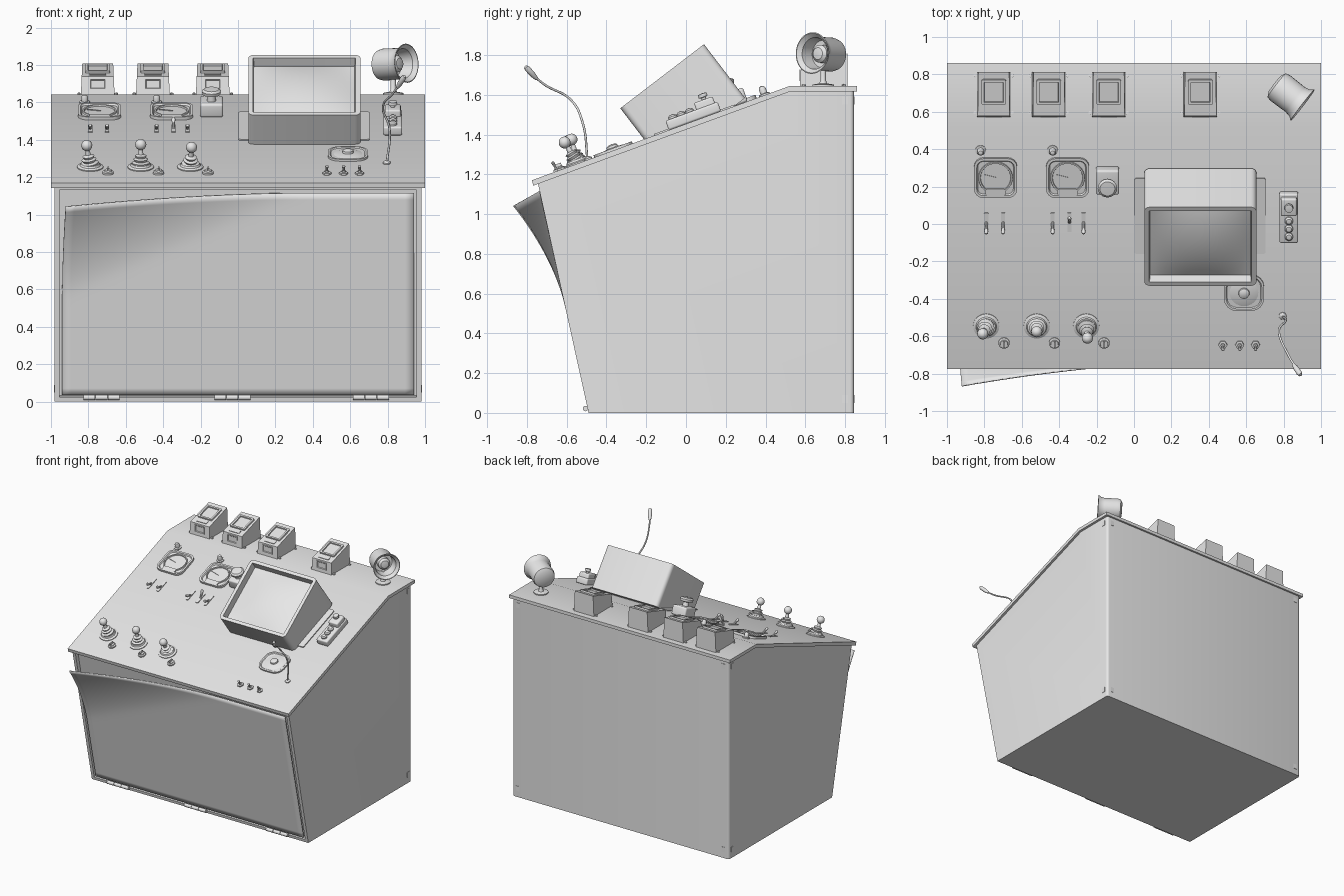
import bpy, bmesh
from math import atan, sin, cos, pi, radians
from mathutils import Matrix, Vector

if "Cube" in bpy.data.objects:
    bpy.data.objects.remove(bpy.data.objects["Cube"])

grey = bpy.data.materials.new("plain_grey")
grey.use_nodes = True
grey.diffuse_color = (0.8, 0.8, 0.8, 1)
grey.node_tree.nodes["Principled BSDF"].inputs["Base Color"].default_value = (0.8, 0.8, 0.8, 1)

SLOPE = 0.366
TILT = atan(SLOPE)
T = Matrix.Translation


def on_desk(x, y):
    """Frame sitting on the sloped top, local z along its normal."""
    return T((x, y, 1.453 + SLOPE * y)) @ Matrix.Rotation(TILT, 4, 'X')


def finish(name, bm, mat=Matrix(), recalc=True):
    if recalc:
        bmesh.ops.recalc_face_normals(bm, faces=bm.faces)
    for f in bm.faces:
        f.smooth = True
    me = bpy.data.meshes.new(name)
    bm.to_mesh(me)
    bm.free()
    me.set_sharp_from_angle(angle=radians(35))
    me.materials.append(grey)
    ob = bpy.data.objects.new(name, me)
    ob.matrix_world = mat
    bpy.context.scene.collection.objects.link(ob)
    return ob


def block(name, size, mat, bevel=0.0, upright_only=False, top=None, rim=0):
    """Box on its base; optional rounded edges and a sunk top (rim, depth)."""
    bm = bmesh.new()
    sx, sy, sz = size
    bmesh.ops.create_cube(bm, size=1, matrix=T((0, 0, sz / 2)) @ Matrix.Diagonal((sx, sy, sz, 1)))
    if bevel:
        edges = [e for e in bm.edges if not upright_only
                 or abs(e.verts[0].co.z - e.verts[1].co.z) > sz / 2]
        bmesh.ops.bevel(bm, geom=edges, offset=bevel, segments=4, profile=0.5, affect='EDGES')
    if top:
        bm.normal_update()
        face = max(bm.faces, key=lambda f: f.calc_center_median().z)
        bmesh.ops.inset_region(bm, faces=[face], thickness=rim)
        bmesh.ops.inset_region(bm, faces=[face], thickness=0.006, depth=-top)
    return finish(name, bm, mat)


def lathe(name, profile, mat, steps=24):
    """Turned part from (radius, height) points."""
    bm = bmesh.new()
    vs = [bm.verts.new((r, 0, h)) for r, h in profile]
    es = [bm.edges.new(p) for p in zip(vs, vs[1:])]
    bmesh.ops.spin(bm, geom=vs + es, cent=(0, 0, 0), axis=(0, 0, 1), angle=2 * pi, steps=steps)
    bmesh.ops.remove_doubles(bm, verts=bm.verts, dist=1e-5)
    return finish(name, bm, mat)


def prism(name, profile, half, mat=Matrix(), edit=None):
    """Side profile (y, z) extruded across x."""
    bm = bmesh.new()
    f = bm.faces.new([bm.verts.new((-half, y, z)) for y, z in profile])
    r = bmesh.ops.extrude_face_region(bm, geom=[f])
    bmesh.ops.translate(bm, vec=(2 * half, 0, 0),
                        verts=[v for v in r["geom"] if isinstance(v, bmesh.types.BMVert)])
    bmesh.ops.recalc_face_normals(bm, faces=bm.faces)
    if edit:
        edit(bm)
    return finish(name, bm, mat)


def sheet(name, nx, ny, shape, mat=Matrix()):
    """Curved surface; shape maps u, v in -1..1 to a point."""
    bm = bmesh.new()
    bmesh.ops.create_grid(bm, x_segments=nx, y_segments=ny, size=1)
    for v in bm.verts:
        v.co = shape(v.co.x, v.co.y)
    return finish(name, bm, mat, recalc=False)


def tube(name, points, radius):
    cu = bpy.data.curves.new(name, 'CURVE')
    cu.dimensions = '3D'
    cu.bevel_depth, cu.bevel_resolution, cu.use_fill_caps = radius, 3, True
    sp = cu.splines.new('BEZIER')
    sp.bezier_points.add(len(points) - 1)
    for b, p in zip(sp.bezier_points, points):
        b.co, b.handle_left_type, b.handle_right_type = p, 'AUTO', 'AUTO'
    cu.materials.append(grey)
    ob = bpy.data.objects.new(name, cu)
    bpy.context.scene.collection.objects.link(ob)


def ball(r, z):
    return [(r * sin(a * pi / 8), z - r * cos(a * pi / 8)) for a in range(9)]


# Cabinet with recessed front opening
def open_front(bm):
    front = min(bm.faces, key=lambda f: f.normal.y)
    back = [e for e in bm.edges if all(v.co.y > 0.8 for v in e.verts)
            and abs(e.verts[0].co.z - e.verts[1].co.z) > 1]
    bmesh.ops.inset_region(bm, faces=[front], thickness=0.035)
    bmesh.ops.inset_region(bm, faces=[front], thickness=0.002, depth=-0.03)
    bmesh.ops.bevel(bm, geom=back, offset=0.02, segments=4, profile=0.5, affect='EDGES')


prism("cabinet", [(-0.49, 0), (0.845, 0), (0.845, 1.62), (0.52, 1.62), (-0.745, 1.155)],
      0.98, edit=open_front)
prism("desk_top", [(-0.775, 1.17), (-0.768, 1.143), (0.525, 1.617), (0.86, 1.617),
                   (0.86, 1.643), (0.518, 1.643)], 1.0)


# Front sheet, peeling away at one top corner
def peel(u, v):
    t = (v + 1) / 2
    p = Vector((0.94 * u, -0.488 - 0.225 * (0.035 + 1.08 * t), 0.035 + 1.08 * t))
    s = max(0, 1 - ((1 + u) * 0.72 + (1 - t) * 1.9)) if t > 0.4 else 0
    return p + s ** 1.7 * Vector((0.02, -0.13, -0.075))


door = sheet("front_sheet", 40, 30, peel)
solid = door.modifiers.new("thickness", 'SOLIDIFY')
solid.thickness = 0.008

# Hinges along the bottom
for x in (-0.73, -0.03, 0.71):
    for off in (-0.065, 0, 0.065):
        lathe("hinge", [(0, -0.031), (0.014, -0.031), (0.014, 0.031), (0, 0.031)],
              T((x + off, -0.505, 0.022)) @ Matrix.Rotation(pi / 2, 4, 'Y'), 12)

# Corner plates on the back and sides
for side in (-1, 1):
    for z in (0.05, 1.55):
        block("corner_plate", (0.03, 0.004, 0.04), T((side * 0.93, 0.846, z)))
        block("corner_plate", (0.004, 0.03, 0.04), T((side * 0.981, 0.8, z)))

# Indicator boxes on the rear ledge
def taper(bm):
    for v in bm.verts:
        v.co.x *= 1 - 0.5 * v.co.z


for x in (-0.75, -0.455, -0.135, 0.355):
    base = T((x, 0.693, 1.643))
    prism("indicator_box", [(-0.12, 0), (0.12, 0), (0.12, 0.165), (-0.115, 0.095)],
          0.09, base, taper)
    lid = base @ T((0, 0.0, 0.128)) @ Matrix.Rotation(atan(0.3), 4, 'X')
    block("indicator_lid", (0.13, 0.14, 0.014), lid @ T((0, 0.015, 0)), 0.008, True, 0.01, 0.014)
    block("indicator_label", (0.09, 0.03, 0.006), lid @ T((0, -0.085, 0)))
    block("indicator_window", (0.09, 0.06, 0.006),
          base @ T((0, -0.117, 0.055)) @ Matrix.Rotation(pi / 2, 4, 'X'), 0, False, 0.005, 0.008)
    for sx in (-1, 1):
        for y in (-0.1, 0.1):
            lathe("box_bolt", [(0.009, 0), (0.009, 0.008), (0, 0.01)], base @ T((sx * 0.1, y, 0)), 8)

# Horn on a short stand
aim = Vector((0.78, -0.6, 0.05)).to_track_quat('Z', 'Y').to_matrix().to_4x4()
lathe("horn", [(0, -0.1), (0.055, -0.098), (0.08, -0.085), (0.086, -0.06), (0.084, 0.04), (0.09, 0.07),
               (0.105, 0.09), (0.1, 0.091), (0.08, 0.07), (0.07, 0.0), (0, -0.01)],
      T((0.83, 0.69, 1.805)) @ aim, 32)
lathe("horn_core", [(0.045, -0.01), (0.045, 0.03), (0.03, 0.045), (0, 0.05)],
      T((0.83, 0.69, 1.805)) @ aim)
lathe("horn_stand", [(0.055, 0), (0.055, 0.008), (0.02, 0.014), (0.014, 0.03), (0.014, 0.1)],
      T((0.83, 0.69, 1.643)))

# Monitor sunk in the desk
screen = T((0.355, -0.12, 1.693)) @ Matrix.Rotation(radians(37.4), 4, 'X')
block("monitor", (0.6, 0.53, 0.34), screen @ T((0, 0, -0.34)), 0.03, True, 0.055, 0.026)
sheet("monitor_glass", 20, 16, lambda u, v: Vector(
    (0.268 * u, 0.233 * v, -0.052 + 0.035 * (1 - u * u) * (1 - v * v))), screen)
block("monitor_mount", (0.7, 0.43, 0.008), on_desk(0.353, 0.045), 0.01, True)

# Round-cornered gauges with needles, and lamps above them
for x in (-0.74, -0.355):
    gauge = on_desk(x, 0.25)
    block("gauge", (0.23, 0.225, 0.018), gauge, 0.05, True, 0.01, 0.014)
    lathe("gauge_ring", [(0.08, 0.008), (0.082, 0.016), (0.09, 0.016), (0.092, 0.008)], gauge, 32)
    block("gauge_needle", (0.075, 0.004, 0.004),
          gauge @ T((-0.03, 0.01, 0.01)) @ Matrix.Rotation(-0.25, 4, 'Z'))
    block("gauge_cover", (0.11, 0.035, 0.008), gauge @ T((0, -0.08, 0.008)), 0.01, True)
    lathe("lamp", [(0.028, 0), (0.028, 0.008), (0.018, 0.01), (0.018, 0.035), (0.012, 0.046), (0, 0.05)],
          on_desk(x - 0.08, 0.395), 16)

# Flip switches
for x in (-0.79, -0.70, -0.435, -0.345, -0.27):
    foot = on_desk(x, 0.01)
    block("switch_plate", (0.022, 0.11, 0.006), foot, 0.005, True)
    lean = -0.9 if x != -0.345 else 0.7
    lathe("switch_lever", [(0.009, 0), (0.007, 0.03), (0.011, 0.055), (0.008, 0.066), (0, 0.068)],
          foot @ Matrix.Rotation(-lean, 4, 'X'), 10)

# Push knob on its housing
knob_box = on_desk(-0.142, 0.245)
block("knob_housing", (0.125, 0.14, 0.075), knob_box, 0.012)
lathe("push_knob", [(0.025, 0.07), (0.022, 0.105), (0.048, 0.112), (0.052, 0.13), (0.04, 0.14), (0, 0.142)],
      knob_box @ T((0, -0.01, 0)))

# Joysticks with bellows and a button beside each
for x, tx, ty in ((-0.79, -0.15, 0.0), (-0.52, 0.0, -0.1), (-0.255, 0.05, 0.2)):
    seat = on_desk(x, -0.545)
    lathe("joystick_flange", [(0.07, 0), (0.07, 0.006), (0.055, 0.012), (0.05, 0.022), (0, 0.024)], seat)
    lean = seat @ Matrix.Rotation(ty, 4, 'X') @ Matrix.Rotation(tx, 4, 'Y')
    lathe("joystick_bellows", [(0.045, 0.01), (0.048, 0.025), (0.032, 0.032), (0.04, 0.045), (0.026, 0.052),
                               (0.032, 0.064), (0.014, 0.072), (0.01, 0.11)], lean)
    lathe("joystick_ball", ball(0.03, 0.125), lean, 20)
    button = on_desk(x + 0.095, -0.635)
    lathe("round_button", [(0.03, 0), (0.03, 0.01), (0.022, 0.014), (0.02, 0.02), (0, 0.02)], button)
    block("button_grip", (0.008, 0.036, 0.022), button @ T((0, 0, 0.012)))

# Speaker dial
dial = on_desk(0.588, -0.365)
block("dial_plate", (0.215, 0.205, 0.012), dial, 0.07, True, 0.005, 0.012)
lathe("dial_dome", [(0.08, 0.006), (0.06, 0.012), (0.03, 0.015), (0.028, 0.026), (0.015, 0.032), (0, 0.033)], dial)

# Small toggles at the front
for x in (0.475, 0.565, 0.65):
    spot = on_desk(x, -0.645)
    lathe("toggle_nut", [(0.024, 0), (0.024, 0.01), (0.012, 0.012), (0.012, 0.02), (0, 0.02)], spot, 6)
    lathe("toggle_lever", [(0.005, 0.015), (0.009, 0.05), (0, 0.055)], spot @ Matrix.Rotation(0.2, 4, 'X'), 10)

# Button bar
bar = on_desk(0.828, 0.045)
block("button_bar", (0.1, 0.28, 0.05), bar, 0.01)
block("button_bar_head", (0.085, 0.1, 0.085), bar @ T((0, 0.075, 0)), 0.01)
for y in (-0.1, -0.055, -0.01):
    lathe("bar_button", [(0.022, 0.045), (0.022, 0.06), (0.014, 0.068), (0, 0.07)], bar @ T((0, y, 0)), 16)
lathe("bar_knob", [(0.012, 0.08), (0.012, 0.095), (0.024, 0.098), (0.022, 0.115), (0, 0.118)],
      bar @ T((0, 0.08, 0)), 16)

# Gooseneck microphone
tube("microphone_neck", [(0.795, -0.495, 1.27), (0.81, -0.52, 1.46), (0.775, -0.575, 1.57),
                         (0.83, -0.71, 1.65), (0.86, -0.76, 1.69)], 0.006)
lathe("microphone_foot", [(0.02, 0), (0.02, 0.008), (0.009, 0.016), (0, 0.017)], on_desk(0.795, -0.49), 16)
tip = Vector((0.04, -0.06, 0.065)).to_track_quat('Z', 'Y').to_matrix().to_4x4()
lathe("microphone", [(0, -0.015), (0.009, -0.01), (0.014, 0.02), (0.015, 0.065), (0.01, 0.08), (0, 0.084)],
      T((0.857, -0.757, 1.687)) @ tip, 14)
